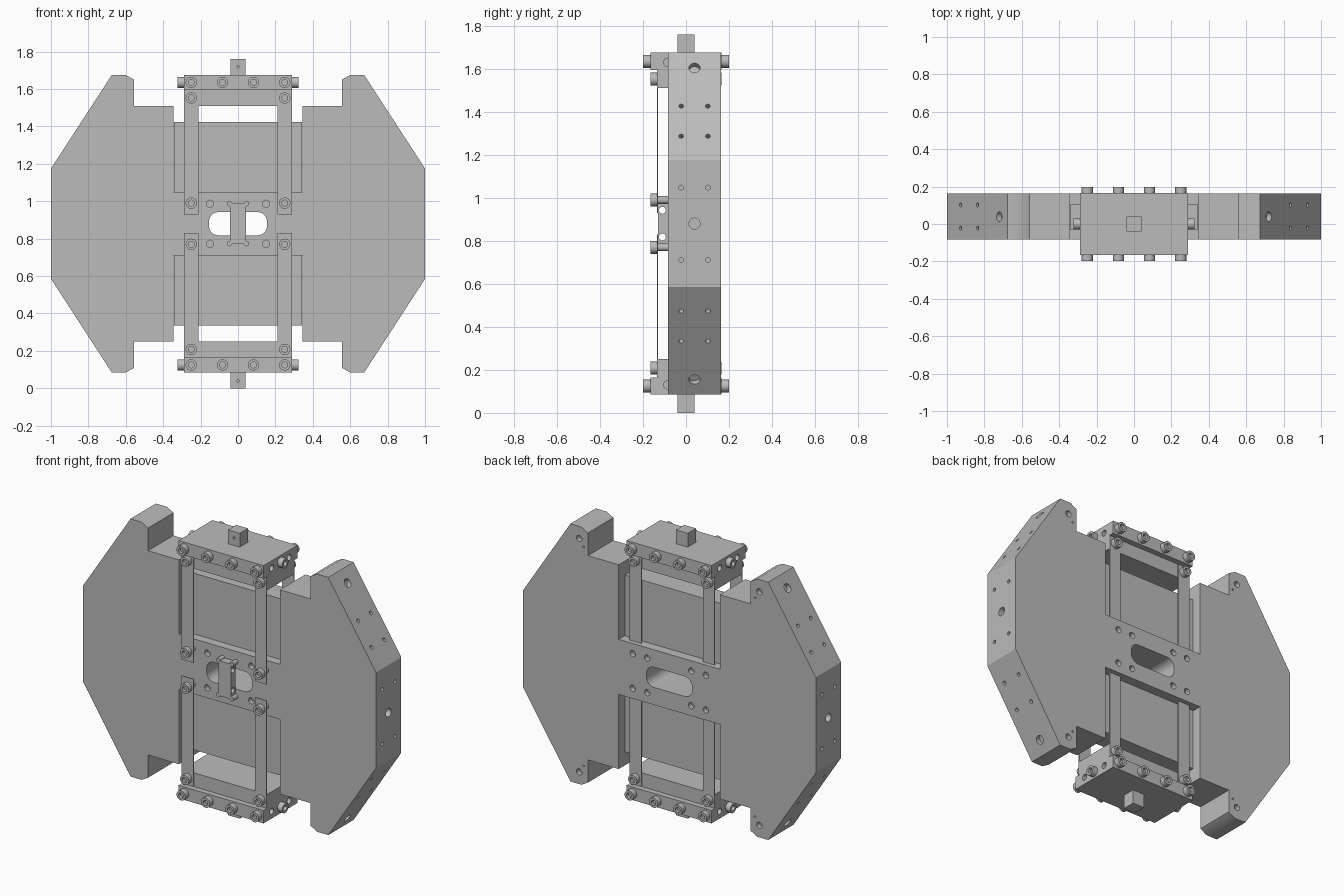
import bpy, bmesh
from math import radians
from mathutils import Vector, Matrix

cube = bpy.data.objects.get("Cube")
if cube:
    bpy.data.objects.remove(cube)

grey = bpy.data.materials.new("machined_grey")
grey.use_nodes = True
grey.diffuse_color = (0.5, 0.5, 0.5, 1)
grey.node_tree.nodes["Principled BSDF"].inputs["Base Color"].default_value = (0.5, 0.5, 0.5, 1)

MID = 0.88                  # height of the mirror plane
FRONT, BACK = -0.084, 0.163  # faces of the main plate
PLATE_Y = (FRONT + BACK) / 2
SIGNS = (-1, 1)


def add_object(name, bm, smooth=False):
    bmesh.ops.recalc_face_normals(bm, faces=bm.faces)
    mesh = bpy.data.meshes.new(name)
    bm.to_mesh(mesh)
    bm.free()
    mesh.materials.append(grey)
    obj = bpy.data.objects.new(name, mesh)
    bpy.context.collection.objects.link(obj)
    if smooth:
        smooth_object(obj)
    return obj


def smooth_object(obj):
    bpy.ops.object.select_all(action='DESELECT')
    obj.select_set(True)
    bpy.context.view_layer.objects.active = obj
    bpy.ops.object.shade_smooth_by_angle(angle=radians(30))


def add_box(bm, low, high):
    low, high = Vector(low), Vector(high)
    matrix = Matrix.Translation((low + high) / 2) @ Matrix.Diagonal((*(high - low), 1))
    return bmesh.ops.create_cube(bm, size=1, matrix=matrix)["verts"]


def box(name, low, high):
    bm = bmesh.new()
    add_box(bm, low, high)
    return add_object(name, bm)


def along(point, direction):
    turn = Vector(direction).to_track_quat('Z', 'Y').to_matrix().to_4x4()
    return Matrix.Translation(point) @ turn


def add_rod(bm, centre, direction, radius, length):
    bmesh.ops.create_cone(bm, cap_ends=True, segments=20, radius1=radius, radius2=radius,
                          depth=length, matrix=along(centre, direction))


def cut(obj, cutter_bm):
    cutter = add_object("cutter", cutter_bm)
    cutter.hide_render = True
    mod = obj.modifiers.new("holes", 'BOOLEAN')
    mod.operation = 'DIFFERENCE'
    mod.solver = 'EXACT'
    mod.object = cutter
    bpy.context.view_layer.update()
    depsgraph = bpy.context.evaluated_depsgraph_get()
    mesh = bpy.data.meshes.new_from_object(obj.evaluated_get(depsgraph))
    obj.modifiers.clear()
    obj.data = mesh
    bpy.data.objects.remove(cutter)
    smooth_object(obj)


def screw(name, base, direction, height):
    # socket-head screw, turned from a short profile
    bm = bmesh.new()
    profile = [(0, 0), (0.03, 0), (0.03, height), (0.016, height),
               (0.016, height - 0.018), (0, height - 0.018)]
    verts = [bm.verts.new((r, 0, h)) for r, h in profile]
    edges = [bm.edges.new(pair) for pair in zip(verts, verts[1:])]
    bmesh.ops.spin(bm, geom=verts + edges, axis=(0, 0, 1), cent=(0, 0, 0),
                   angle=radians(360), steps=24, use_duplicate=False)
    bmesh.ops.remove_doubles(bm, verts=bm.verts, dist=0.0002)
    bm.transform(along(base, direction))
    add_object(name, bm, True)


# main plate: one quarter outline mirrored four ways
quarter = [(1, 0.295), (0.675, 0.795), (0.6, 0.795), (0.555, 0.77),
           (0.555, 0.63), (0.345, 0.63), (0.345, 0.17)]
upper = quarter + [(-x, z) for x, z in reversed(quarter)]
outline = upper + [(-x, -z) for x, z in upper]
bm = bmesh.new()
face = bm.faces.new([bm.verts.new((x, FRONT, MID + z)) for x, z in outline])
extruded = bmesh.ops.extrude_face_region(bm, geom=[face])["geom"]
bmesh.ops.translate(bm, vec=(0, BACK - FRONT, 0),
                    verts=[v for v in extruded if isinstance(v, bmesh.types.BMVert)])
plate = add_object("main_plate", bm)

# plate openings: rounded slot, edge holes and face holes
holes = bmesh.new()
slot = add_box(holes, (-0.155, -0.3, 0.818), (0.155, 0.3, 0.942))
slot_edges = {e for v in slot for e in v.link_edges
              if abs(e.verts[0].co.y - e.verts[1].co.y) > 0.1}
bmesh.ops.bevel(holes, geom=list(slot_edges), offset=0.05, segments=8,
                profile=0.5, affect='EDGES')
for sx in SIGNS:
    add_rod(holes, (sx, PLATE_Y, MID), (1, 0, 0), 0.026, 0.12)
    for sz in SIGNS:
        for dy in (-0.062, 0.062):
            add_rod(holes, (sx, PLATE_Y + dy, MID + sz * 0.168), (1, 0, 0), 0.011, 0.08)
        normal = (sx * 0.838, 0, sz * 0.545)
        for rise, radius in ((0.407, 0.011), (0.547, 0.011), (0.725, 0.026)):
            x = sx * (1 - 0.65 * (rise - 0.295))
            for dy in ((0,) if radius > 0.02 else (-0.062, 0.062)):
                add_rod(holes, (x, PLATE_Y + dy, MID + sz * rise), normal, radius, 0.06)
        for x in (0.15, 0.25):
            add_rod(holes, (sx * x, BACK, MID + sz * 0.107), (0, 1, 0), 0.019, 0.06)
        add_rod(holes, (sx * 0.15, FRONT, MID + sz * 0.107), (0, 1, 0), 0.019, 0.06)
        add_rod(holes, (sx * 0.615, BACK, MID + sz * 0.72), (0, 1, 0), 0.019, 0.06)
        add_rod(holes, (sx * 0.585, BACK, MID + sz * 0.675), (0, 1, 0), 0.006, 0.04)
cut(plate, holes)

# central bracket with cross holes
bracket = box("centre_bracket", (-0.042, -0.13, 0.772), (0.042, FRONT, 0.988))
holes = bmesh.new()
for sz in SIGNS:
    add_rod(holes, (0, -0.11, MID + sz * 0.062), (1, 0, 0), 0.016, 0.2)
cut(bracket, holes)
for sx in SIGNS:
    for sz in SIGNS:
        bm = bmesh.new()
        add_rod(bm, (sx * 0.046, -0.105, MID + sz * 0.107), (0, 1, 0), 0.014, 0.045)
        add_object("bracket_pin", bm, True)

# upper and lower assemblies
for sz, side in ((1, "upper"), (-1, "lower")):
    def z(offset):
        return MID + sz * offset

    def slab(name, x, y, near, far):
        return box(f"{side}_{name}", (x[0], y[0], min(z(near), z(far))),
                   (x[1], y[1], max(z(near), z(far))))

    slab("sliding_block", (-0.343, 0.343), (-0.03, 0.105), 0.17, 0.545)

    # stepped end cap: T section extruded across
    bm = bmesh.new()
    half = [(0.13, 0.63), (0.13, 0.715), (0.165, 0.715), (0.165, 0.795)]
    section = half + [(-y, h) for y, h in reversed(half)]
    face = bm.faces.new([bm.verts.new((-0.29, y, z(h))) for y, h in section])
    extruded = bmesh.ops.extrude_face_region(bm, geom=[face])["geom"]
    bmesh.ops.translate(bm, vec=(0.58, 0, 0),
                        verts=[v for v in extruded if isinstance(v, bmesh.types.BMVert)])
    cap = add_object(f"{side}_end_cap", bm)
    holes = bmesh.new()
    for sx in SIGNS:
        for sy in SIGNS:
            add_rod(holes, (sx * 0.29, sy * 0.085, z(0.75)), (1, 0, 0), 0.019, 0.06)
    cut(cap, holes)

    post = slab("post", (-0.04, 0.04), (-0.04, 0.04), 0.79, 0.88)
    holes = bmesh.new()
    add_rod(holes, (0, -0.04, z(0.84)), (0, 1, 0), 0.007, 0.03)
    cut(post, holes)

    for sx in SIGNS:
        xs = (sx * 0.25 - 0.04, sx * 0.25 + 0.04)
        # thin flexure strips, front and back
        slab("front_strip", xs, (-0.135, -0.13), 0.05, 0.713)
        slab("back_strip", xs, (0.13, 0.135), 0.16, 0.713)
        screw(f"{side}_side_screw", (sx * 0.29, 0, z(0.755)), (sx, 0, 0), 0.033)
        screw(f"{side}_strip_end_screw", (sx * 0.25, -0.135, z(0.11)), (0, -1, 0), 0.03)
        bm = bmesh.new()
        add_rod(bm, (sx * 0.25, -0.107, z(0.11)), (0, 1, 0), 0.018, 0.05)
        add_object(f"{side}_standoff", bm, True)
        for sy in SIGNS:
            screw(f"{side}_strip_screw", (sx * 0.25, sy * 0.135, z(0.672)), (0, sy, 0), 0.03)
            for x in (0.083, 0.25):
                screw(f"{side}_cap_screw", (sx * x, sy * 0.165, z(0.755)), (0, sy, 0), 0.034)
